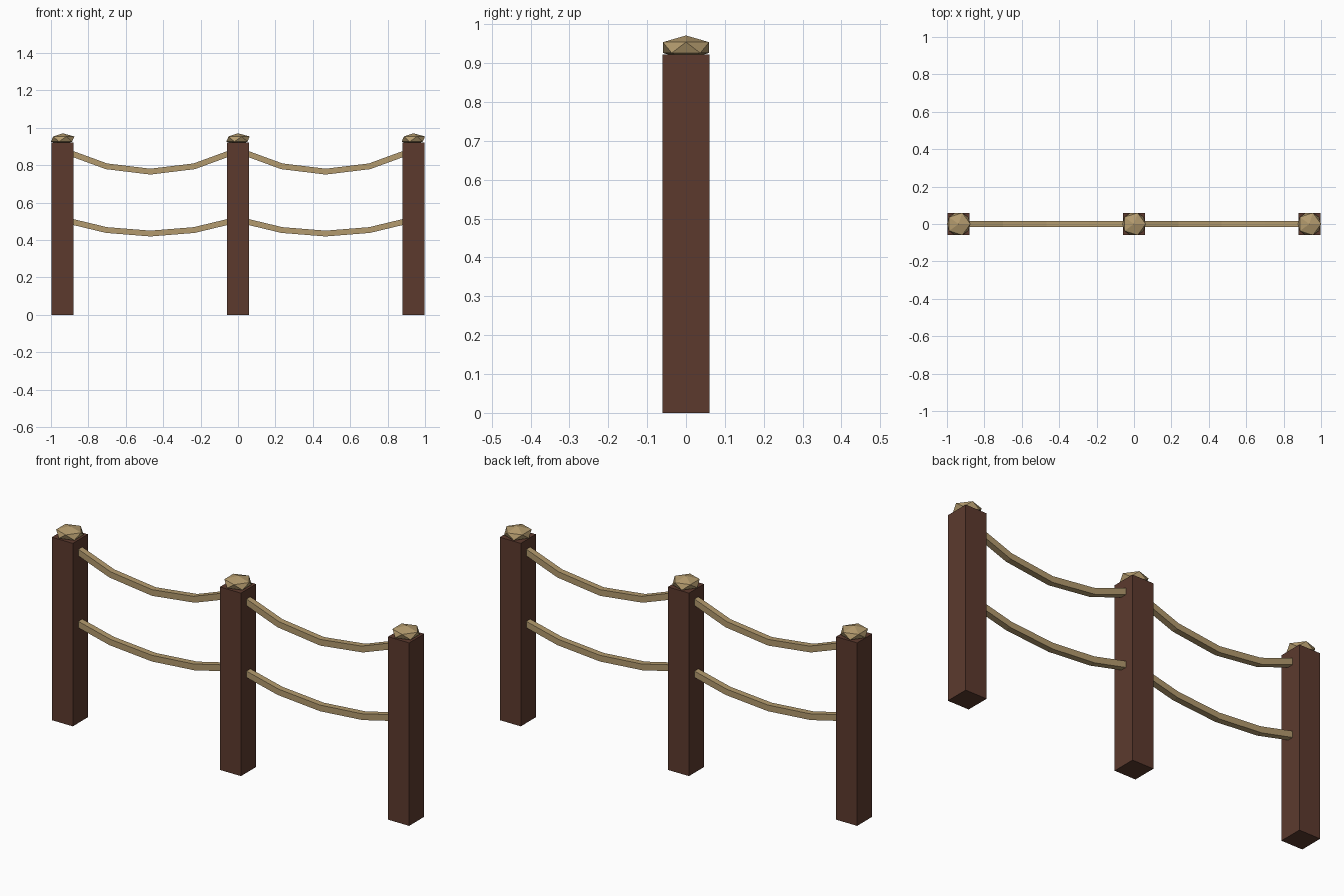
import bpy, math
from mathutils import Vector

if "Cube" in bpy.data.objects:
    bpy.data.objects.remove(bpy.data.objects["Cube"])


def material(name, rgb):
    m = bpy.data.materials.new(name)
    m.diffuse_color = (*rgb, 1)
    m.use_nodes = True
    m.node_tree.nodes["Principled BSDF"].inputs["Base Color"].default_value = m.diffuse_color
    return m


WOOD = material("dark_brown_wood", (0.107, 0.042, 0.027))
ROPE = material("tan_rope", (0.456, 0.328, 0.156))

SPACING = 0.9375   # distance between posts
POST_H = 0.922
ROPE_T = 0.031     # rope thickness
SEGMENTS = 4       # straight pieces per rope span


def box(name, loc, size, mat, tilt=0.0):
    bpy.ops.mesh.primitive_cube_add(size=1, location=loc, rotation=(0, tilt, 0))
    ob = bpy.context.object
    ob.name = name
    ob.scale = size
    ob.data.materials.append(mat)
    return ob


# Posts with flattened faceted caps
for i in (-1, 0, 1):
    x = i * SPACING
    box("post", (x, 0, POST_H / 2), (0.117, 0.12, POST_H), WOOD)
    bpy.ops.mesh.primitive_ico_sphere_add(subdivisions=1, radius=0.07,
                                          location=(x, 0, 0.940))
    cap = bpy.context.object
    cap.name = "post_cap"
    cap.scale.z = 0.031 / 0.07
    cap.data.materials.append(ROPE)


# Sagging ropes: straight square pieces along a parabola
def rope(x0, z_end, sag):
    pts = []
    for k in range(SEGMENTS + 1):
        t = k / SEGMENTS
        pts.append(Vector((x0 + t * SPACING, 0, z_end - sag * 4 * t * (1 - t))))
    for a, b in zip(pts, pts[1:]):
        d = b - a
        box("rope_piece", (a + b) / 2, (d.length + 0.005, ROPE_T, ROPE_T),
            ROPE, -math.atan2(d.z, d.x))


for x0 in (-SPACING, 0):
    rope(x0, 0.880, 0.114)
    rope(x0, 0.510, 0.075)
